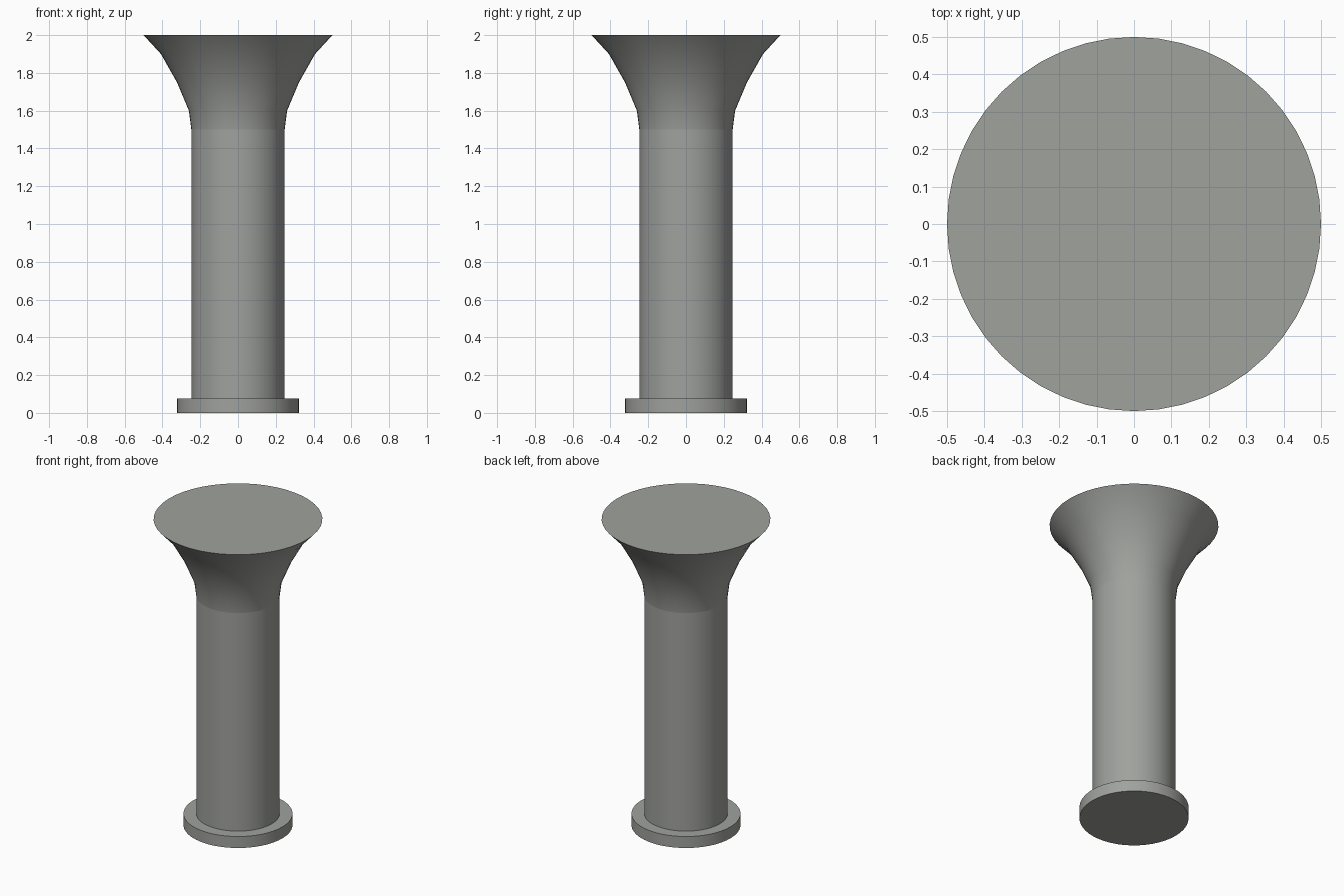
import bpy
import bmesh
import math

SIDES = 48

cube = bpy.data.objects.get("Cube")
if cube:
    bpy.data.objects.remove(cube, do_unlink=True)

# Single stone grey
stone = bpy.data.materials.new("stone_grey")
stone.use_nodes = True
colour = (0.35, 0.36, 0.34, 1)
stone.diffuse_color = colour
shader = next(n for n in stone.node_tree.nodes if n.type == 'BSDF_PRINCIPLED')
shader.inputs["Base Color"].default_value = colour


def turned(name, profile, cap_bottom=False, cap_top=False):
    """Revolve a list of (radius, height) points about the z axis."""
    bm = bmesh.new()
    rings = []
    for radius, z in profile:
        angles = [math.tau * i / SIDES for i in range(SIDES)]
        rings.append([bm.verts.new((radius * math.cos(a), radius * math.sin(a), z))
                      for a in angles])
    for low, high in zip(rings, rings[1:]):
        for i in range(SIDES):
            j = (i + 1) % SIDES
            bm.faces.new((low[i], low[j], high[j], high[i]))
    if cap_bottom:
        bm.faces.new(rings[0][::-1])
    if cap_top:
        bm.faces.new(rings[-1])
    mesh = bpy.data.meshes.new(name)
    bm.to_mesh(mesh)
    bm.free()
    mesh.materials.append(stone)
    obj = bpy.data.objects.new(name, mesh)
    bpy.context.collection.objects.link(obj)
    bpy.ops.object.select_all(action='DESELECT')
    obj.select_set(True)
    bpy.context.view_layer.objects.active = obj
    bpy.ops.object.shade_smooth_by_angle(angle=math.radians(35))
    return obj


# Foot disc
turned("base", [(0.323, 0), (0.323, 0.075)], cap_bottom=True, cap_top=True)

# Straight column
turned("shaft", [(0.247, 0.075), (0.247, 1.5)])

# Flared top with a flat lid
turned("flared_capital",
       [(0.247, 1.5), (0.26, 1.6), (0.323, 1.75), (0.408, 1.9), (0.5, 2)],
       cap_top=True)
